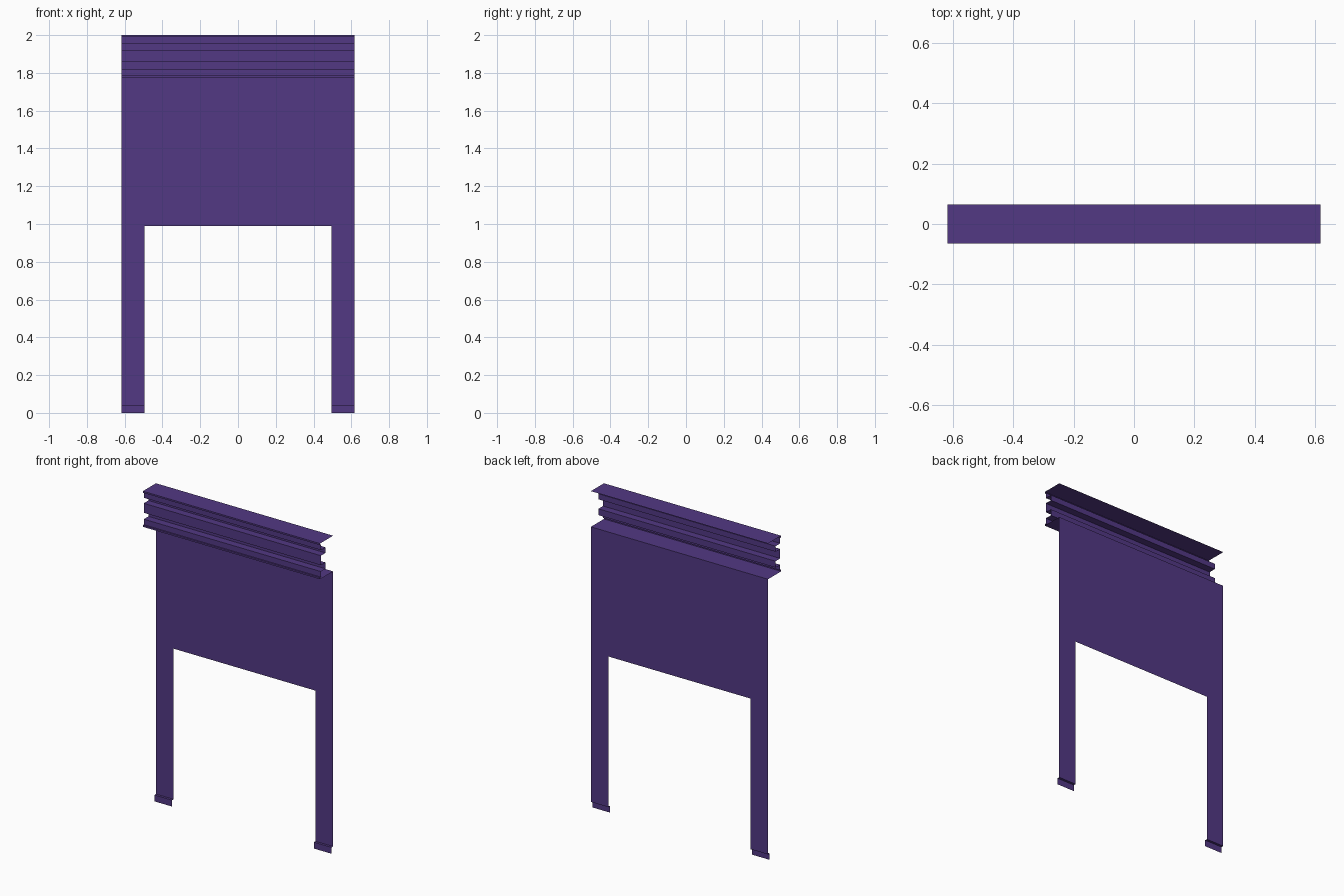
import bpy

if "Cube" in bpy.data.objects:
    bpy.data.objects.remove(bpy.data.objects["Cube"])

HALF_W = 0.618      # half width of the whole piece
OPEN_W = 0.495      # half width of the opening
OPEN_Z = 0.99       # top of the opening
LEDGE_Z = 1.775     # underside of the cornice
FRONT, BACK = -0.065, 0.065

mat = bpy.data.materials.new("purple")
mat.diffuse_color = (0.085, 0.04, 0.23, 1)
mat.use_nodes = True
mat.node_tree.nodes["Principled BSDF"].inputs["Base Color"].default_value = mat.diffuse_color


def sheet(name, profile, spans):
    """Sweep an open (y, z) profile across each (x0, x1) span."""
    verts, faces = [], []
    for x0, x1 in spans:
        base = len(verts)
        for y, z in profile:
            verts += [(x0, y, z), (x1, y, z)]
        for i in range(len(profile) - 1):
            a = base + 2 * i
            faces.append((a, a + 2, a + 3, a + 1))
    mesh = bpy.data.meshes.new(name)
    mesh.from_pydata(verts, [], faces)
    mesh.materials.append(mat)
    obj = bpy.data.objects.new(name, mesh)
    bpy.context.collection.objects.link(obj)
    return obj


full = [(-HALF_W, HALF_W)]
legs = [(-HALF_W, -OPEN_W), (OPEN_W, HALF_W)]

# Cornice: top plate, three projecting bands with two grooves, bottom ledge
band, groove = -0.056, -0.01
cornice = [
    (BACK, 2.0), (FRONT, 2.0), (FRONT, 1.99), (band, 1.99),
    (band, 1.955), (groove, 1.955), (groove, 1.92),
    (band, 1.92), (band, 1.86),
    (groove, 1.86), (groove, 1.82), (band, 1.82),
    (band, 1.785), (FRONT, 1.785), (FRONT, LEDGE_Z), (BACK, LEDGE_Z),
]
sheet("cornice", cornice, full)

# Wall panel above the opening
sheet("wall_panel", [(BACK, LEDGE_Z), (BACK, OPEN_Z)], full)

# Side legs, each with a small stepped foot
sheet("side_legs", [(BACK, OPEN_Z), (BACK, 0.04), (0.05, 0.04), (0.05, 0.0)], legs)
